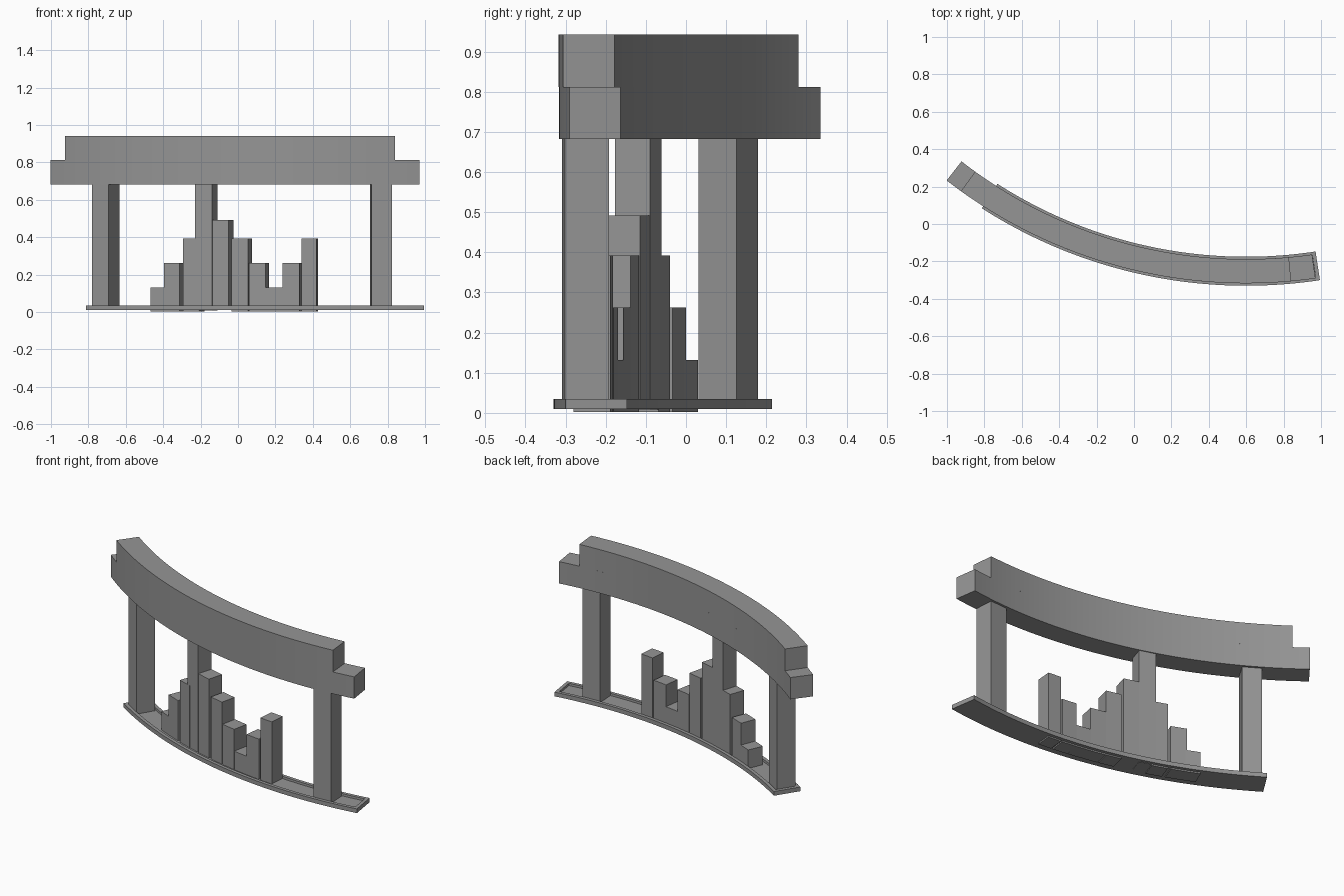
import bpy
import bmesh
from math import sin, cos, radians, asin
from mathutils import Matrix, Vector

cube = bpy.data.objects.get("Cube")
if cube:
    bpy.data.objects.remove(cube, do_unlink=True)

# Every part follows one shared plan arc
CENTRE = Vector((0.6, 2.29, 0))

grey = bpy.data.materials.new("mid_grey")
grey.use_nodes = True
colour = (0.3, 0.3, 0.3, 1)
grey.diffuse_color = colour
grey.node_tree.nodes["Principled BSDF"].inputs["Base Color"].default_value = colour


def finish(bm, name):
    bmesh.ops.recalc_face_normals(bm, faces=bm.faces)
    mesh = bpy.data.meshes.new(name)
    bm.to_mesh(mesh)
    bm.free()
    mesh.materials.append(grey)
    obj = bpy.data.objects.new(name, mesh)
    bpy.context.collection.objects.link(obj)
    return obj


def arc_beam(name, r_in, r_out, a0, a1, z0, z1, tray=False, steps=48):
    """Rectangular section swept along the arc, optionally hollowed on top."""
    bm = bmesh.new()
    rings = []
    for i in range(steps + 1):
        a = radians(a0 + (a1 - a0) * i / steps)
        out = Vector((sin(a), -cos(a), 0))
        section = ((r_in, z0), (r_out, z0), (r_out, z1), (r_in, z1))
        rings.append([bm.verts.new(CENTRE + out * r + Vector((0, 0, z)))
                      for r, z in section])
    tops = []
    for p, q in zip(rings, rings[1:]):
        for k in range(4):
            n = (k + 1) % 4
            face = bm.faces.new((p[k], p[n], q[n], q[k]))
            if k == 2:
                tops.append(face)
    bm.faces.new(rings[0])
    bm.faces.new(rings[-1])
    bmesh.ops.recalc_face_normals(bm, faces=bm.faces)
    if tray:
        bmesh.ops.inset_region(bm, faces=tops, thickness=0.02, use_even_offset=True)
        bmesh.ops.inset_region(bm, faces=tops, thickness=0.0005, depth=-0.013)
    obj = finish(bm, name)
    bpy.ops.object.select_all(action="DESELECT")
    bpy.context.view_layer.objects.active = obj
    obj.select_set(True)
    bpy.ops.object.shade_smooth_by_angle(angle=radians(25))


def post(name, x, radius, width, depth, z0, z1):
    """Upright block turned to face along the arc's radius."""
    a = asin((x - CENTRE.x) / radius)
    spot = CENTRE + Vector((sin(a), -cos(a), 0)) * radius
    spot.z = (z0 + z1) / 2
    bm = bmesh.new()
    bmesh.ops.create_cube(bm, size=1, matrix=Matrix.Translation(spot)
                          @ Matrix.Rotation(a, 4, "Z")
                          @ Matrix.Diagonal((width, depth, z1 - z0, 1)))
    finish(bm, name)


# Curved base tray and the two stacked beams
arc_beam("base_tray", 2.465, 2.62, -32.65, 8.65, 0.01, 0.035, tray=True)
arc_beam("lower_beam", 2.478, 2.607, -37.9, 8.16, 0.682, 0.812)
arc_beam("upper_beam", 2.478, 2.607, -35.8, 5.28, 0.812, 0.942)

# Supporting columns
post("left_column", -0.708, 2.546, 0.105, 0.11, 0.015, 0.682)
post("right_column", 0.765, 2.546, 0.11, 0.11, 0.015, 0.682)
post("middle_column", -0.17, 2.529, 0.095, 0.092, 0.008, 0.682)

# Stepped bars: plan x and number of height steps
STEP = 0.13
bars = ((-0.408, 1), (-0.338, 2), (-0.237, 3), (-0.081, 3.77), (0.02, 3),
        (0.112, 2), (0.2, 1), (0.289, 2), (0.383, 3))
for i, (x, level) in enumerate(bars):
    post(f"bar_{i + 1}", x, 2.53, 0.08 if i == 8 else 0.09, 0.092,
         0.012 if i == 3 else 0.002, level * STEP + 0.002)
